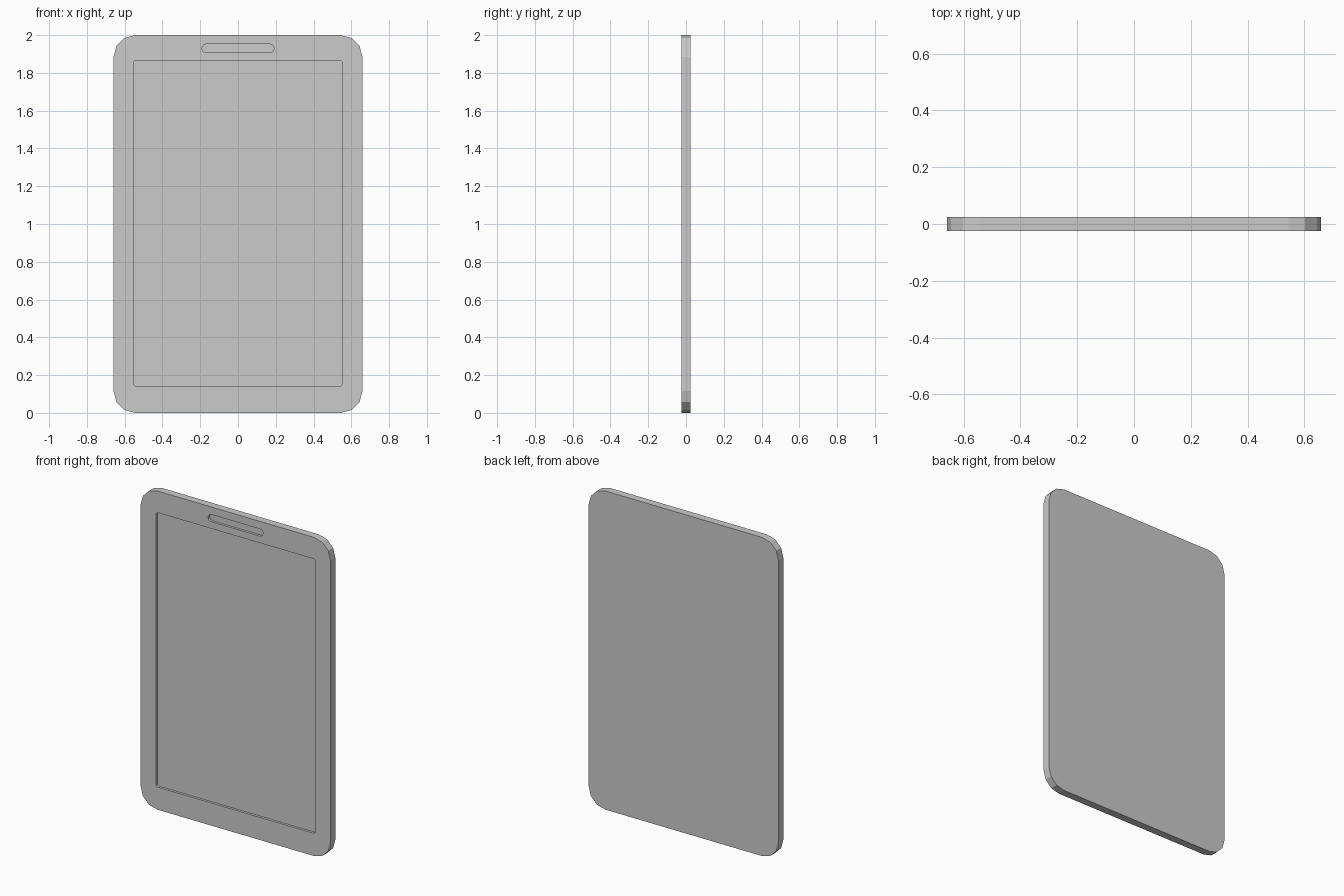
import bpy, bmesh, math

if "Cube" in bpy.data.objects:
    bpy.data.objects.remove(bpy.data.objects["Cube"])


def rounded_slab(name, half_w, z0, z1, y0, y1, radius, segments=3):
    """Rounded rectangle in the XZ plane, extruded from y0 to y1."""
    bm = bmesh.new()
    corners = [(half_w - radius, z1 - radius), (radius - half_w, z1 - radius),
               (radius - half_w, z0 + radius), (half_w - radius, z0 + radius)]
    verts = []
    for i, (cx, cz) in enumerate(corners):
        for k in range(segments + 1):
            a = math.pi / 2 * (i + k / segments)
            verts.append(bm.verts.new((cx + radius * math.cos(a), y0,
                                       cz + radius * math.sin(a))))
    face = bm.faces.new(verts)
    ext = bmesh.ops.extrude_face_region(bm, geom=[face])
    for v in ext["geom"]:
        if isinstance(v, bmesh.types.BMVert):
            v.co.y = y1
    bmesh.ops.recalc_face_normals(bm, faces=bm.faces)
    mesh = bpy.data.meshes.new(name)
    bm.to_mesh(mesh)
    bm.free()
    obj = bpy.data.objects.new(name, mesh)
    bpy.context.collection.objects.link(obj)
    return obj


FRONT, BACK = -0.024, 0.024

# Tablet body
body = rounded_slab("tablet_body", 0.659, 0.0, 2.0, FRONT, BACK, 0.115)

# Screen recess and speaker slot, cut into the front
cutters = [
    rounded_slab("screen_cutter", 0.553, 0.142, 1.864, FRONT - 0.05, FRONT + 0.015, 0.013),
    rounded_slab("speaker_cutter", 0.19, 1.907, 1.952, FRONT - 0.05, FRONT + 0.015, 0.02),
]
for cutter in cutters:
    mod = body.modifiers.new(cutter.name, 'BOOLEAN')
    mod.operation = 'DIFFERENCE'
    mod.solver = 'EXACT'
    mod.object = cutter
    cutter.hide_render = True
    cutter.hide_set(True)
